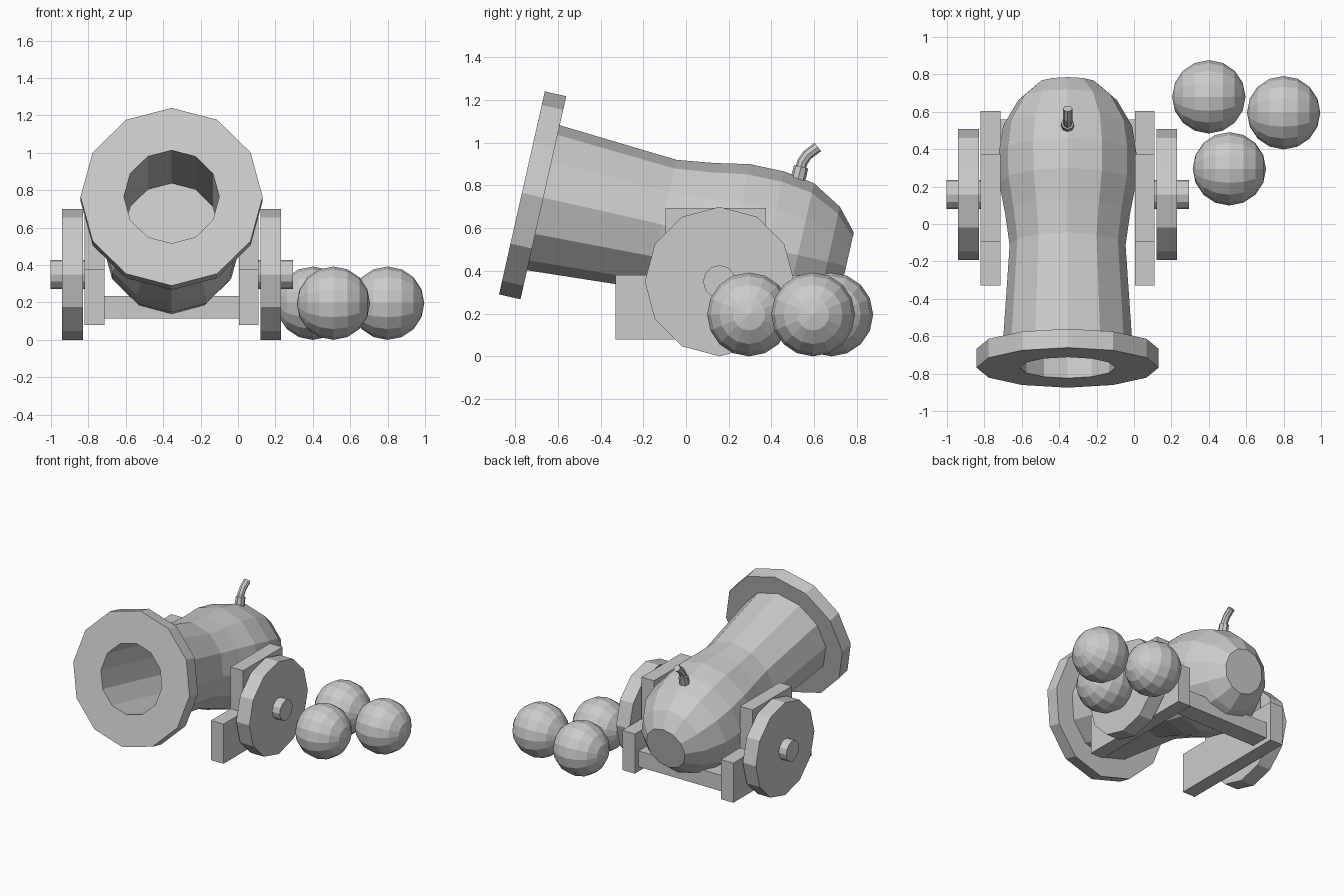
import bpy, bmesh
from math import sin, cos, pi, radians
from mathutils import Vector, Matrix

if "Cube" in bpy.data.objects:
    bpy.data.objects.remove(bpy.data.objects["Cube"])

CX = -0.355                      # symmetry plane of the cannon
WHEEL_Y, WHEEL_Z = 0.157, 0.35


def make_object(name, bm):
    bmesh.ops.recalc_face_normals(bm, faces=bm.faces)
    mesh = bpy.data.meshes.new(name)
    bm.to_mesh(mesh)
    bm.free()
    ob = bpy.data.objects.new(name, mesh)
    bpy.context.collection.objects.link(ob)
    return ob


def skin(bm, rings):
    for a, b in zip(rings, rings[1:]):
        n = len(a)
        for i in range(n):
            j = (i + 1) % n
            bm.faces.new((a[i], a[j], b[j], b[i]))
    bm.faces.new(rings[0])
    bm.faces.new(rings[-1])


def lathe(name, profile, origin, axis, up, sides=12):
    """Revolve (distance, radius) pairs around an axis; both ends are capped."""
    axis, up = Vector(axis).normalized(), Vector(up).normalized()
    side = axis.cross(up)
    bm = bmesh.new()
    rings = [[bm.verts.new(Vector(origin) + axis * t
              + (up * cos(2 * pi * i / sides) + side * sin(2 * pi * i / sides)) * r)
              for i in range(sides)] for t, r in profile]
    skin(bm, rings)
    return make_object(name, bm)


def tube(name, path, radius, sides=8):
    """Round tube along a path in the y-z plane."""
    pts = [Vector(p) for p in path]
    bm = bmesh.new()
    rings = []
    for k, p in enumerate(pts):
        d = (pts[min(k + 1, len(pts) - 1)] - pts[max(k - 1, 0)]).normalized()
        x = Vector((1, 0, 0))
        n = d.cross(x)
        rings.append([bm.verts.new(p + (x * cos(2 * pi * i / sides) + n * sin(2 * pi * i / sides)) * radius)
                      for i in range(sides)])
    skin(bm, rings)
    return make_object(name, bm)


def plate(name, outline, x0, x1):
    """Extrude a y-z outline from x0 to x1."""
    bm = bmesh.new()
    skin(bm, [[bm.verts.new((x, y, z)) for y, z in outline] for x in (x0, x1)])
    return make_object(name, bm)


# Barrel: bore floor, bore, flared muzzle ring, waist, rounded breech
tilt = radians(12.7)
axis = Vector((0, cos(tilt), -sin(tilt)))
radial = Vector((0, sin(tilt), cos(tilt)))
muzzle = Vector((CX, -0.768, 0.765))
lathe("barrel", [(0.80, 0.255), (0, 0.255), (0, 0.487), (0.103, 0.487), (0.103, 0.348),
                 (0.671, 0.310), (0.845, 0.334), (1.012, 0.366), (1.176, 0.368),
                 (1.324, 0.345), (1.466, 0.264), (1.556, 0.161)], muzzle, axis, radial)

# Fuse collar and bent fuse
lathe("fuse_collar", [(0, 0.036), (0.09, 0.034)], (CX, 0.517, 0.80), (0, 0.25, 1), (0, 1, -0.25), 8)
tube("fuse", [(CX, 0.53, 0.86), (CX, 0.545, 0.91), (CX, 0.568, 0.943), (CX, 0.617, 0.98)], 0.025)

# Carriage: stepped cheeks, wheels and axle ends on both sides
cheek = [(-0.33, 0.08), (0.605, 0.08), (0.605, 0.38), (0.375, 0.38),
         (0.375, 0.695), (-0.095, 0.695), (-0.095, 0.38), (-0.33, 0.38)]
for label, s in (("left", -1), ("right", 1)):
    plate(label + "_cheek", cheek, CX + s * 0.36, CX + s * 0.465)
    hub = (CX, WHEEL_Y, WHEEL_Z)
    lathe(label + "_wheel", [(0.475, 0.35), (0.585, 0.35)], hub, (s, 0, 0), (0, 0, 1))
    lathe(label + "_axle_end", [(0.44, 0.077), (0.648, 0.077)], hub, (s, 0, 0), (0, 0, 1))

# Rear cross beam joining the cheeks
plate("cross_beam", [(0.42, 0.115), (0.56, 0.115), (0.56, 0.235), (0.42, 0.235)], CX - 0.365, CX + 0.365)

# Cannonballs, poles pointing sideways
for n, (x, y) in enumerate([(0.40, 0.68), (0.80, 0.595), (0.51, 0.295)], 1):
    bm = bmesh.new()
    bmesh.ops.create_uvsphere(bm, u_segments=16, v_segments=8, radius=0.196,
                              matrix=Matrix.Translation((x, y, 0.196)) @ Matrix.Rotation(pi / 2, 4, 'Y'))
    make_object("cannonball_%d" % n, bm)
